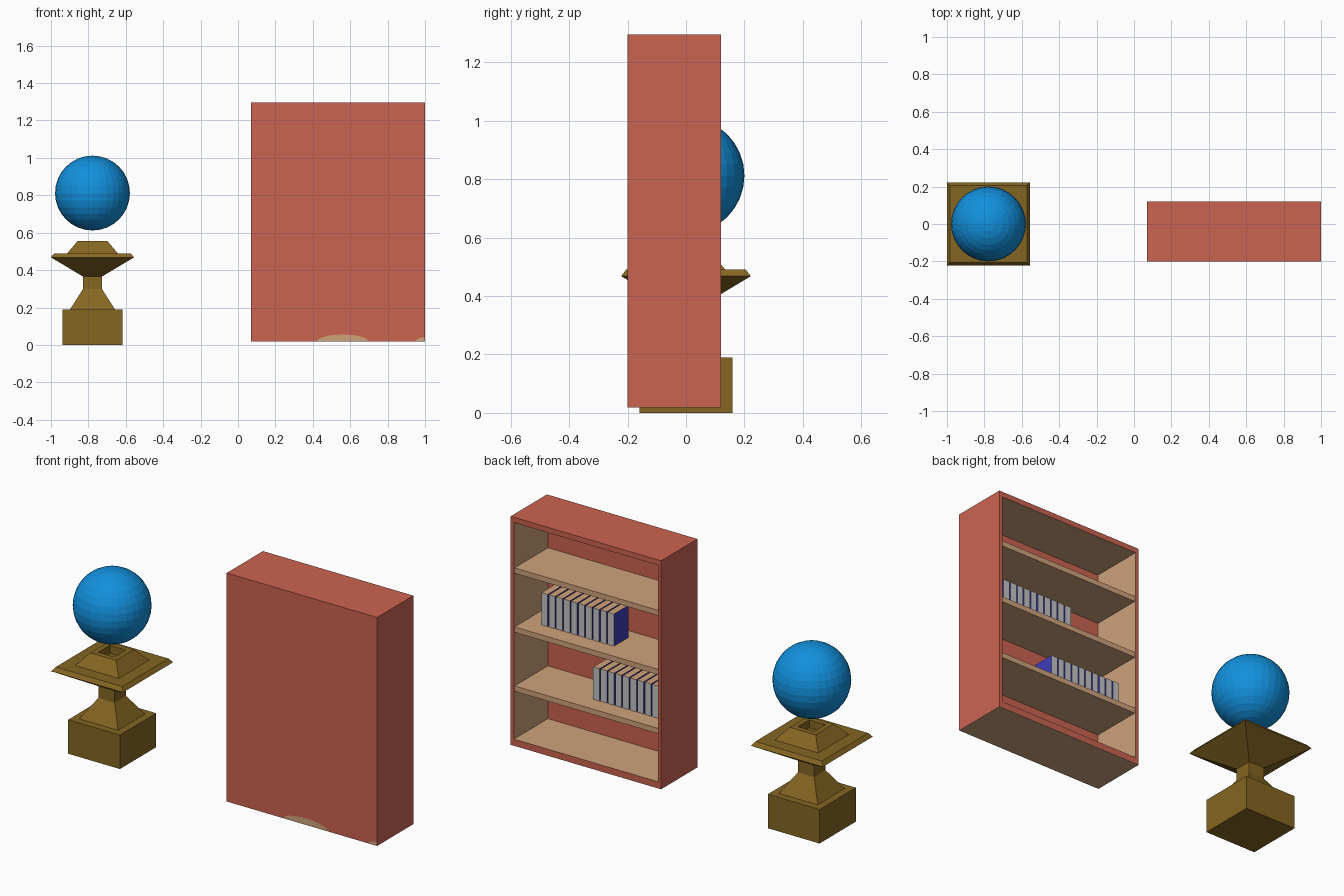
import bpy, bmesh, math

if "Cube" in bpy.data.objects:
    bpy.data.objects.remove(bpy.data.objects["Cube"])

def material(name, rgb):
    m = bpy.data.materials.new(name)
    m.diffuse_color = (*rgb, 1)
    m.use_nodes = True
    m.node_tree.nodes["Principled BSDF"].inputs["Base Color"].default_value = m.diffuse_color
    return m

RED = material("red_case", (0.60, 0.125, 0.083))
TAN = material("tan_wood", (0.62, 0.36, 0.20))
BRASS = material("bronze", (0.235, 0.132, 0.016))
BLUE = material("blue_ball", (0.006, 0.28, 0.72))
NAVY = material("book_cover", (0.05, 0.045, 0.50))
GREY = material("book_edge", (0.55, 0.55, 0.56))

def finish(name, bm, mats):
    me = bpy.data.meshes.new(name)
    bm.to_mesh(me)
    bm.free()
    for m in mats:
        me.materials.append(m)
    ob = bpy.data.objects.new(name, me)
    bpy.context.collection.objects.link(ob)
    return ob

def add_box(bm, x, y, z, rule=None):
    """Box from (min, max) pairs; rule(normal) picks the material slot."""
    vs = bmesh.ops.create_cube(bm, size=1)["verts"]
    for v in vs:
        v.co = [r[0] if c < 0 else r[1] for c, r in zip(v.co, (x, y, z))]
    for f in {f for v in vs for f in v.link_faces}:
        f.normal_update()
        if rule:
            f.material_index = rule(f.normal)

def box(name, x, y, z, mats, rule=None):
    bm = bmesh.new()
    add_box(bm, x, y, z, rule)
    return finish(name, bm, mats)

# --- Bookcase, open towards +y ---
X0, X1, Y0, Y1, Z0, Z1, T = 0.07, 1.0, -0.20, 0.12, 0.02, 1.295, 0.02
box("case_back", (X0, X1), (Y0, Y0 + T), (Z0, Z1), [RED])
inner = (Y0 + T, Y1)
box("case_side_left", (X0, X0 + T), inner, (Z0, Z1), [RED, TAN], lambda n: int(n.x > 0.5))
box("case_side_right", (X1 - T, X1), inner, (Z0, Z1), [RED, TAN], lambda n: int(n.x < -0.5))
span = (X0 + T, X1 - T)
box("case_top", span, inner, (Z1 - 0.03, Z1), [RED, TAN], lambda n: int(n.z < -0.5))
box("case_bottom", span, inner, (Z0, Z0 + 0.035), [RED, TAN], lambda n: int(abs(n.z) > 0.5))
box("case_underside", (X0, X1), (Y0, Y1), (Z0 - 0.002, Z0), [TAN])
for i, z in enumerate((0.35, 0.68, 1.01)):
    box(f"shelf_{i + 1}", span, (Y0 + T, Y1 - 0.006), (z - 0.03, z), [TAN])

# Tan worn patches at the foot of the closed side
def patch(name, cx, rx, rz, a0, a1):
    bm = bmesh.new()
    pts = [(cx, Z0)]
    for i in range(17):
        a = a0 + (a1 - a0) * i / 16
        pts.append((cx + rx * math.cos(a), Z0 + rz * math.sin(a)))
    bm.faces.new([bm.verts.new((x, Y0 - 0.001, z)) for x, z in pts])
    return finish(name, bm, [TAN])

patch("worn_patch", 0.56, 0.135, 0.035, 0, math.pi)
patch("worn_corner", X1, 0.05, 0.02, math.pi / 2, math.pi)

# --- Books: navy covers, tan tops, grey edges ---
def book_rule(n):
    return 0 if abs(n.x) > 0.5 else 1 if abs(n.z) > 0.5 else 2

def book_row(name, x_start, z, count=10, pitch=0.0455):
    bm = bmesh.new()
    for i in range(count):
        x = x_start + i * pitch
        add_box(bm, (x, x + pitch - 0.007), (-0.115, 0.015), (z, z + 0.18), book_rule)
    return finish(name, bm, [NAVY, TAN, GREY])

book_row("upper_books", 0.435, 0.68)
book_row("lower_books", 0.115, 0.35)

# --- Square pedestal: (half width, height) profile, ending in a sunk socket ---
CX = -0.778
profile = [(0.16, 0), (0.16, 0.19), (0.12, 0.19), (0.05, 0.30), (0.05, 0.365),
           (0.222, 0.468), (0.205, 0.49), (0.135, 0.49), (0.08, 0.555),
           (0.05, 0.555), (0.05, 0.51)]
bm = bmesh.new()
rings = [[bm.verts.new((CX + sx * h, sy * h, z))
          for sx, sy in ((-1, -1), (1, -1), (1, 1), (-1, 1))] for h, z in profile]
bm.faces.new(rings[0][::-1])
for a, b in zip(rings, rings[1:]):
    for i in range(4):
        j = (i + 1) % 4
        bm.faces.new((a[i], a[j], b[j], b[i]))
bm.faces.new(rings[-1])
finish("pedestal", bm, [BRASS])

# --- Floating ball ---
bm = bmesh.new()
bmesh.ops.create_uvsphere(bm, u_segments=32, v_segments=16, radius=0.2)
bmesh.ops.translate(bm, verts=bm.verts, vec=(CX, 0, 0.812))
finish("ball", bm, [BLUE])
